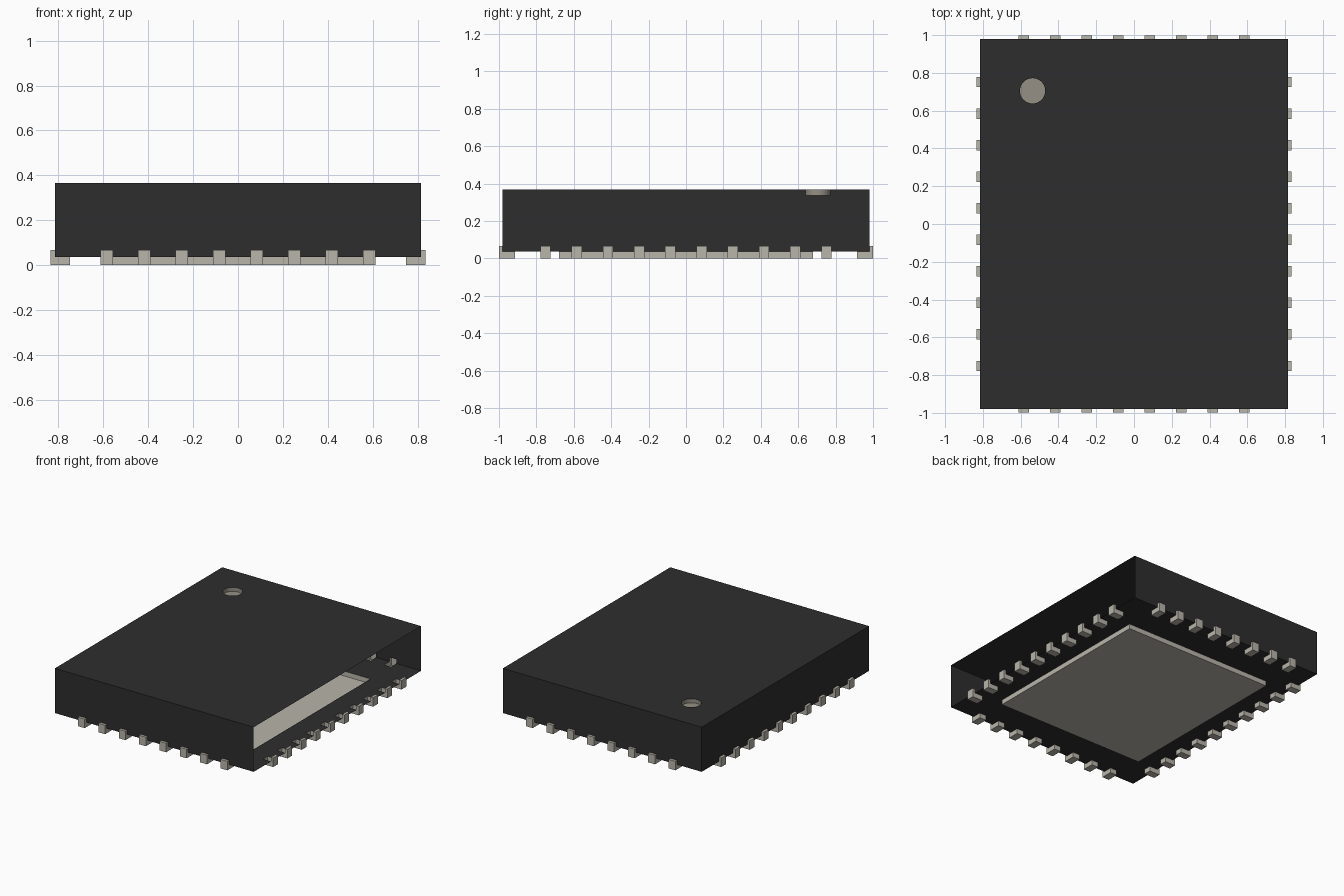
import bpy, bmesh
from mathutils import Matrix, Vector

if "Cube" in bpy.data.objects:
    bpy.data.objects.remove(bpy.data.objects["Cube"], do_unlink=True)

HX, HY, Z0, Z1 = 0.815, 0.98, 0.036, 0.367      # moulded body
LEAD_W, LEAD_H, LEAD_L, PROUD, PITCH = 0.055, 0.067, 0.085, 0.019, 0.167


def material(name, rgb):
    m = bpy.data.materials.new(name)
    m.use_nodes = True
    m.diffuse_color = (*rgb, 1)
    bsdf = next(n for n in m.node_tree.nodes if n.type == 'BSDF_PRINCIPLED')
    bsdf.inputs["Base Color"].default_value = (*rgb, 1)
    return m


MATS = [material("black plastic", (0.027, 0.027, 0.027)),
        material("tin metal", (0.48, 0.46, 0.405)),
        material("marker grey", (0.30, 0.275, 0.235))]


def add_box(bm, lo, hi):
    lo, hi = Vector(lo), Vector(hi)
    mat = Matrix.Translation((lo + hi) / 2) @ Matrix.Diagonal((*(hi - lo), 1))
    bmesh.ops.create_cube(bm, size=1, matrix=mat)


def make_object(name, bm, slot):
    me = bpy.data.meshes.new(name)
    for f in bm.faces:
        f.material_index = slot
    bm.to_mesh(me)
    bm.free()
    for m in MATS:
        me.materials.append(m)
    ob = bpy.data.objects.new(name, me)
    bpy.context.collection.objects.link(ob)
    return ob


def select_only(ob):
    bpy.ops.object.select_all(action='DESELECT')
    ob.select_set(True)
    bpy.context.view_layer.objects.active = ob


def combine(target, other, operation):
    mod = target.modifiers.new(operation, 'BOOLEAN')
    mod.operation, mod.solver, mod.object = operation, 'EXACT', other
    select_only(target)
    bpy.ops.object.modifier_apply(modifier=mod.name)
    bpy.data.objects.remove(other, do_unlink=True)


# Moulded body
bm = bmesh.new()
add_box(bm, (-HX, -HY, Z0), (HX, HY, Z1))
body = make_object("body", bm, 0)

# Leads around the four sides, and the thermal pad underneath
bm = bmesh.new()
add_box(bm, (-0.61, -0.68, 0), (0.61, 0.68, LEAD_H))
w = LEAD_W / 2
for side in (-1, 1):
    for count, along_x, edge in ((8, True, HY), (10, False, HX)):
        ends = sorted((side * (edge + PROUD), side * (edge + PROUD - LEAD_L)))
        for i in range(count):
            c = (i - (count - 1) / 2) * PITCH
            if along_x:
                add_box(bm, (c - w, ends[0], 0), (c + w, ends[1], LEAD_H))
            else:
                add_box(bm, (ends[0], c - w, 0), (ends[1], c + w, LEAD_H))
combine(body, make_object("contacts", bm, 1), 'UNION')

# Round orientation dimple in the top
bm = bmesh.new()
bmesh.ops.create_cone(bm, cap_ends=True, segments=40, radius1=0.067, radius2=0.067,
                      depth=0.06, matrix=Matrix.Translation((-0.537, 0.705, Z1)))
combine(body, make_object("dimple_cutter", bm, 2), 'DIFFERENCE')

# The shell is open on its left side
bm = bmesh.new()
bm.from_mesh(body.data)
wall = [f for f in bm.faces if f.material_index == 0 and f.normal.x > 0.9
        and abs(f.calc_center_median().x - HX) < 0.002]
bmesh.ops.delete(bm, geom=wall, context='FACES')
bm.to_mesh(body.data)
bm.free()

# Split the shell into its parts
select_only(body)
bpy.ops.object.mode_set(mode='EDIT')
bpy.ops.mesh.select_all(action='SELECT')
bpy.ops.mesh.separate(type='MATERIAL')
bpy.ops.object.mode_set(mode='OBJECT')
parts = list(bpy.context.selected_objects)
names = {"black plastic": "body", "tin metal": "leads_and_pad",
         "marker grey": "orientation_dimple"}
for i, ob in enumerate(parts):
    ob.name = "part_%d" % i
for ob in parts:
    mat = ob.data.materials[ob.data.polygons[0].material_index]
    ob.name = ob.data.name = names[mat.name]
    if mat.name == "marker grey":
        select_only(ob)
        bpy.ops.object.shade_smooth_by_angle()
